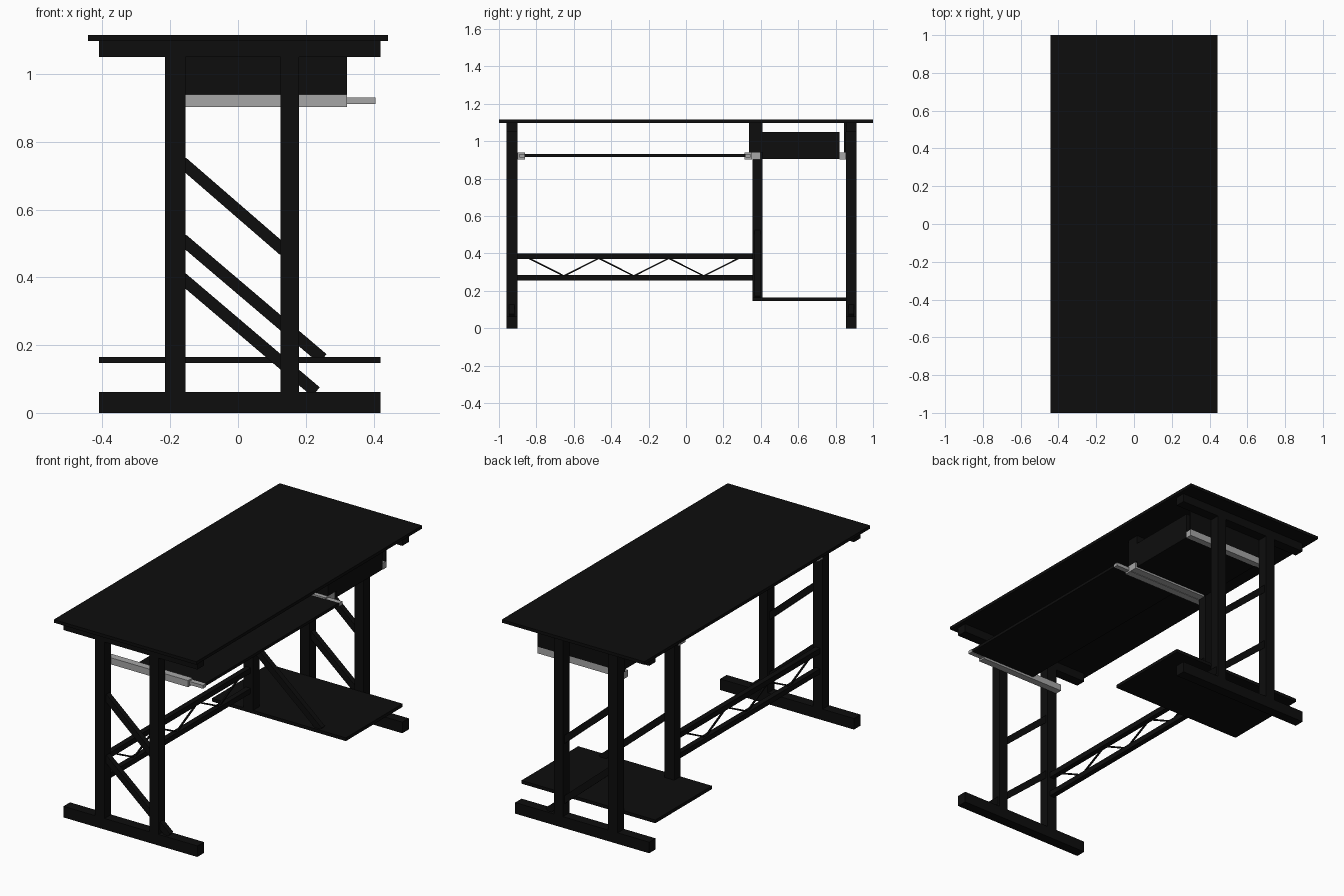
import bpy
import math
from mathutils import Vector

cube = bpy.data.objects.get("Cube")
if cube:
    bpy.data.objects.remove(cube, do_unlink=True)


def material(name, value):
    mat = bpy.data.materials.new(name)
    mat.use_nodes = True
    colour = (value, value, value, 1)
    mat.diffuse_color = colour
    mat.node_tree.nodes["Principled BSDF"].inputs["Base Color"].default_value = colour
    return mat


black = material("matte black", 0.004)
grey = material("slide grey", 0.38)


def box(name, x, y, z, mat=black):
    """Box given by its (low, high) range on each axis."""
    bpy.ops.mesh.primitive_cube_add(size=1, location=[sum(r) / 2 for r in (x, y, z)])
    ob = bpy.context.object
    ob.name = name
    ob.scale = [r[1] - r[0] for r in (x, y, z)]
    bpy.ops.object.transform_apply(location=False, rotation=False)
    ob.data.materials.append(mat)
    return ob


def bar(name, start, end, thick, depth):
    """Rectangular bar between two points."""
    a, b = Vector(start), Vector(end)
    half = (b - a).length / 2
    ob = box(name, (-half, half), (-depth / 2, depth / 2), (-thick / 2, thick / 2))
    ob.rotation_euler = (b - a).to_track_quat('X', 'Z').to_euler()
    ob.location = (a + b) / 2
    return ob


BEAM = (-0.41, 0.42)
REAR_POST = (-0.215, -0.155)
FRONT_POST = (0.125, 0.18)
SLIDE = (-0.215, 0.322)
MIDDLE = (0.355, 0.41)

# Table top
box("table_top", (-0.442, 0.442), (-1, 1), (1.098, 1.115))

# End frames: foot, two posts, top beam and two diagonal braces
for side, y in (("near", (-0.96, -0.902)), ("far", (0.855, 0.912))):
    mid = sum(y) / 2
    box(side + "_foot", BEAM, y, (0, 0.062))
    box(side + "_top_beam", BEAM, y, (1.05, 1.098))
    box(side + "_rear_post", REAR_POST, y, (0.062, 1.05))
    box(side + "_front_post", FRONT_POST, y, (0.062, 1.05))
    bar(side + "_upper_brace", (-0.165, mid, 0.74), (0.135, mid, 0.48), 0.035, 0.03)
    bar(side + "_lower_brace", (-0.165, mid, 0.398), (0.23, mid, 0.062), 0.035, 0.03)

# Middle post with its brace, and the low shelf
box("middle_post", REAR_POST, MIDDLE, (0.147, 1.098))
bar("middle_brace", (-0.165, 0.382, 0.513), (0.25, 0.382, 0.16), 0.035, 0.03)
box("low_shelf", BEAM, (0.355, 0.857), (0.147, 0.165))

# Lattice stretcher between the near frame and the middle post
for name, z in (("lower_rail", (0.256, 0.285)), ("upper_rail", (0.37, 0.4))):
    box("stretcher_" + name, (-0.2, -0.17), (-0.902, 0.355), z)
knots = [(-0.185, -0.84 + 0.187 * i, 0.28 if i % 2 else 0.374) for i in range(7)]
for i in range(len(knots) - 1):
    bar("lattice_rod", knots[i], knots[i + 1], 0.008, 0.008)

# Slide mounts
box("middle_slide_mount", SLIDE, (0.336, 0.41), (0.94, 1.098))
box("far_slide_mount", SLIDE, (0.845, 0.855), (0.94, 1.098))

# Drawer: floor and four walls, open above
dx, dy, dz = (-0.155, 0.322), (0.41, 0.82), (0.905, 1.05)
box("drawer_floor", dx, dy, (dz[0], dz[0] + 0.012))
for name, x in (("front", (dx[1] - 0.012, dx[1])), ("back", (dx[0], dx[0] + 0.012))):
    box("drawer_" + name, x, dy, dz)
for y in (dy[0], dy[1] - 0.012):
    box("drawer_side", dx, (y, y + 0.012), dz)

# Sliding tray
box("sliding_tray", (-0.02, 0.402), (-0.865, 0.318), (0.915, 0.931))

# Drawer and tray slides, with the tray's extended inner runners
for name, y in (("near_tray_slide", (-0.902, -0.862)), ("middle_tray_slide", (0.312, 0.353)),
                ("near_drawer_slide", (0.356, 0.398)), ("far_drawer_slide", (0.82, 0.855))):
    box(name, SLIDE, y, (0.903, 0.94), grey)
for y in (-0.89, 0.318):
    box("tray_runner", (0.3, 0.406), (y, y + 0.026), (0.912, 0.931), grey)
